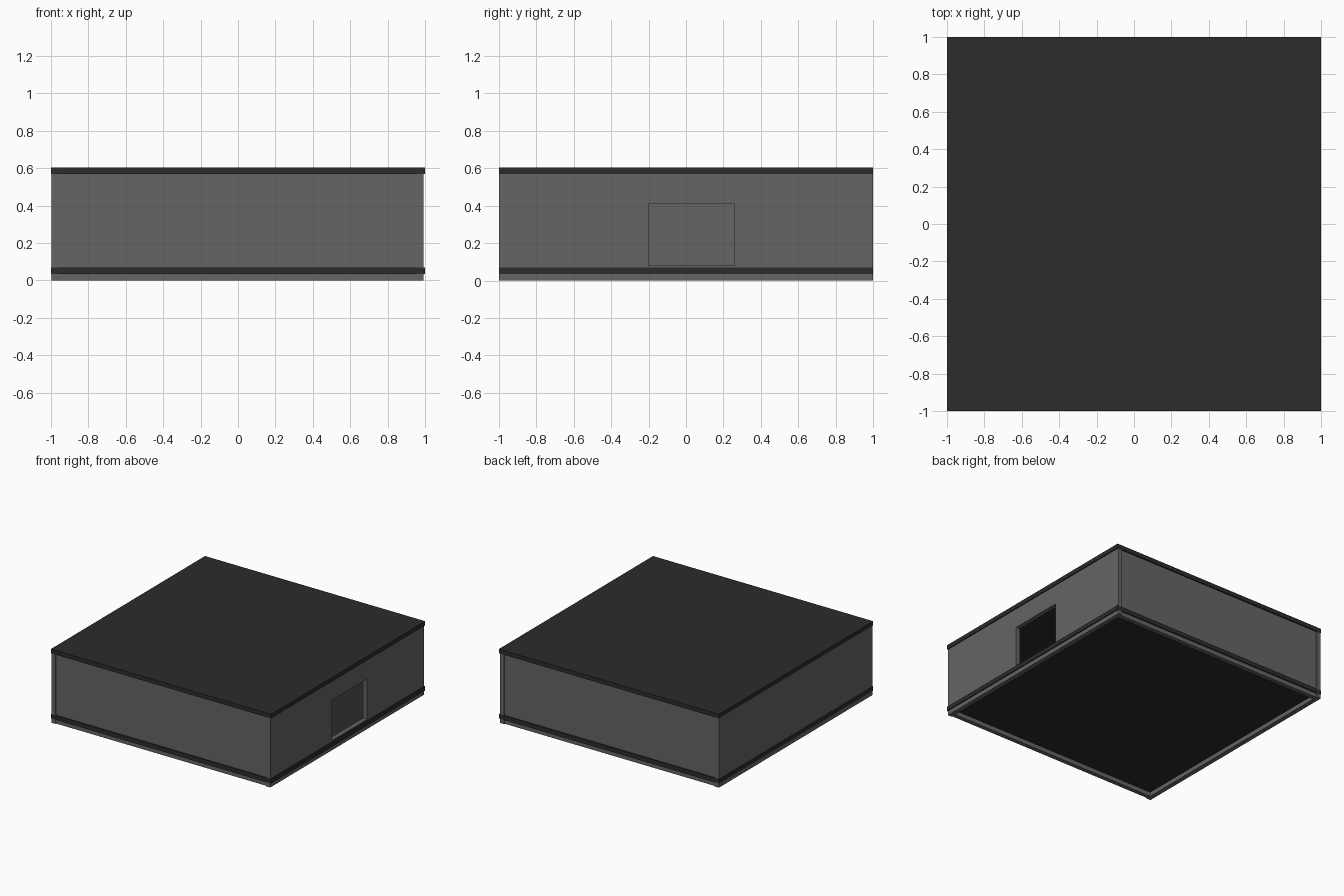
import bpy

if "Cube" in bpy.data.objects:
    bpy.data.objects.remove(bpy.data.objects["Cube"])


def material(name, v):
    m = bpy.data.materials.new(name)
    m.diffuse_color = (v, v, v, 1)
    m.use_nodes = True
    m.node_tree.nodes["Principled BSDF"].inputs["Base Color"].default_value = m.diffuse_color
    return m


WALL = material("wall_grey", 0.13)
SLAB = material("slab_dark", 0.025)


def box(name, x, y, z, mat=None):
    bpy.ops.mesh.primitive_cube_add(size=1)
    o = bpy.context.object
    o.name = name
    o.location = [(a + b) / 2 for a, b in (x, y, z)]
    o.scale = [b - a for a, b in (x, y, z)]
    bpy.ops.object.transform_apply(location=True, rotation=False, scale=True)
    if mat:
        o.data.materials.append(mat)
    return o


# Floor and roof slabs
box("floor", (-1, 1), (-1, 1), (0.035, 0.07), SLAB)
box("roof", (-1, 1), (-1, 1), (0.57, 0.605), SLAB)

# Front and back walls, fitted between the side walls
for name, s in (("front_wall", -1), ("back_wall", 1)):
    box(name, (-0.96, 0.955), sorted((s * 0.955, s * 0.99)), (0, 0.59), WALL)

# Side walls run the full depth
box("left_wall", (-0.998, -0.96), (-0.998, 0.998), (0, 0.59), WALL)
right = box("right_wall", (0.955, 0.992), (-0.998, 0.998), (0, 0.59), WALL)

# Window opening in the right wall
cutter = box("window_cutter", (0.9, 1.1), (-0.2, 0.26), (0.08, 0.41), WALL)
cutter.hide_render = True
cutter.hide_viewport = True
cut = right.modifiers.new("window", 'BOOLEAN')
cut.operation = 'DIFFERENCE'
cut.solver = 'EXACT'
cut.object = cutter
